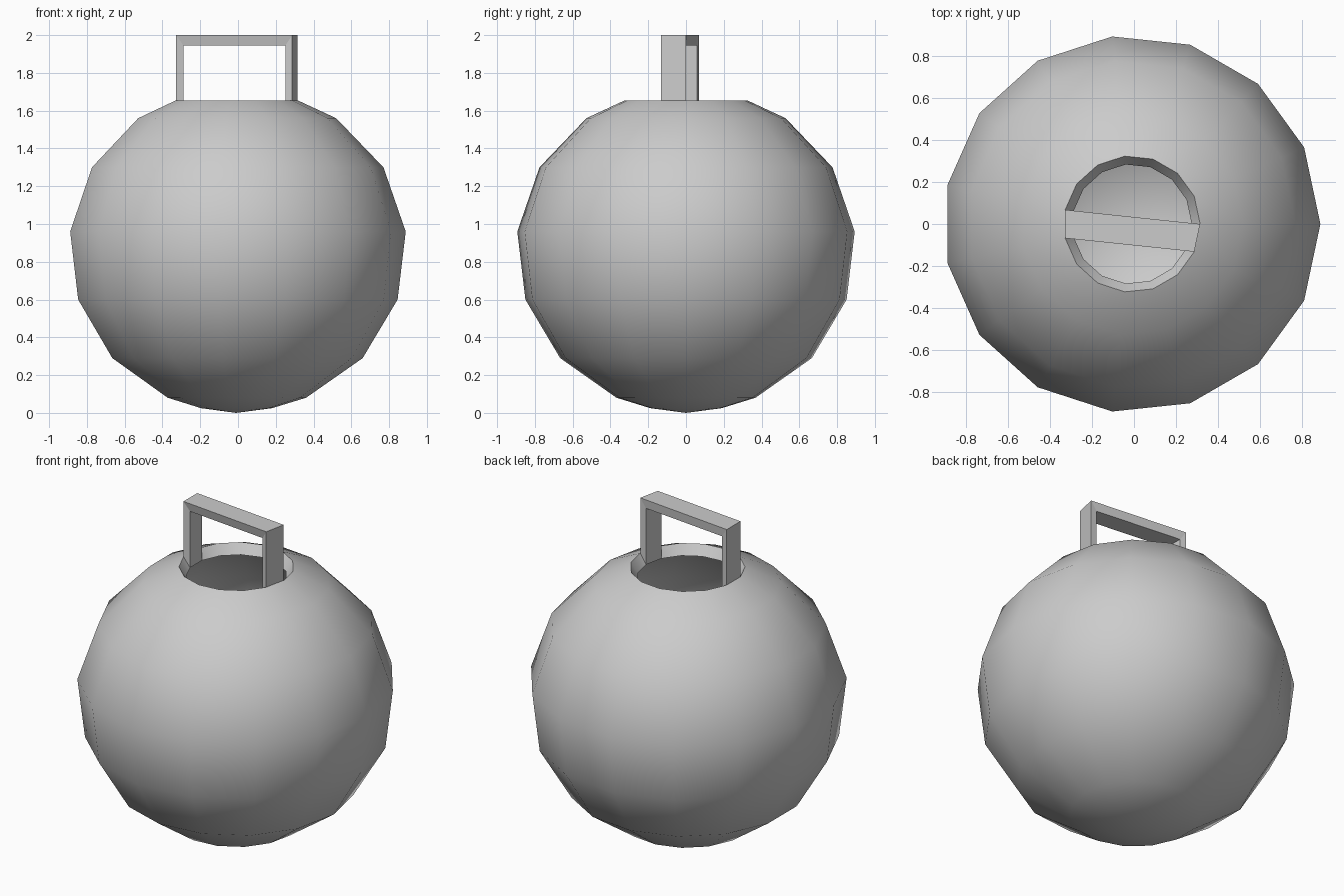
import bpy, bmesh, math

if "Cube" in bpy.data.objects:
    bpy.data.objects.remove(bpy.data.objects["Cube"])

SIDES = 15
CX = -0.01  # odd side count: axis sits slightly off centre


def point(r, z, i):
    a = math.tau * i / SIDES
    return (CX + r * math.cos(a), r * math.sin(a), z)


def finish(bm, name):
    bmesh.ops.recalc_face_normals(bm, faces=bm.faces)
    me = bpy.data.meshes.new(name)
    bm.to_mesh(me)
    bm.free()
    ob = bpy.data.objects.new(name, me)
    bpy.context.collection.objects.link(ob)
    return ob


# Round hollow body: outer profile from the bottom up, then inner back down
profile = [(0.19, 0.025), (0.37, 0.08), (0.67, 0.29), (0.855, 0.60),
           (0.898, 0.96), (0.78, 1.30), (0.53, 1.56), (0.325, 1.655),
           (0.285, 1.595), (0.49, 1.50), (0.72, 1.265), (0.83, 0.955),
           (0.79, 0.63), (0.615, 0.34), (0.34, 0.145), (0.17, 0.09)]
bm = bmesh.new()
rings = [[bm.verts.new(point(r, z, i)) for i in range(SIDES)] for r, z in profile]
for a, b in zip(rings, rings[1:]):
    for i in range(SIDES):
        j = (i + 1) % SIDES
        bm.faces.new((a[i], a[j], b[j], b[i]))
for ring, z in ((rings[0], 0.0), (rings[-1], 0.065)):
    pole = bm.verts.new((CX, 0, z))
    for i in range(SIDES):
        bm.faces.new((ring[i], ring[(i + 1) % SIDES], pole))
body = finish(bm, "round_body")
bpy.context.view_layer.objects.active = body
body.select_set(True)
bpy.ops.object.shade_smooth_by_angle(angle=math.radians(40))

# Handle: two rim faces raised as legs and joined by a flat bar
bm = bmesh.new()
sections = []
for i, j, low in ((7, 8, True), (7, 8, False), (15, 14, False), (15, 14, True)):
    zo, zi = (1.655, 1.595) if low else (2.0, 1.945)
    sections.append([bm.verts.new(p) for p in (
        point(0.325, zo, i), point(0.325, zo, j),
        point(0.285, zi, j), point(0.285, zi, i))])
for a, b in zip(sections, sections[1:]):
    for k in range(4):
        m = (k + 1) % 4
        bm.faces.new((a[k], a[m], b[m], b[k]))
bm.faces.new(sections[0])
bm.faces.new(sections[-1])
finish(bm, "handle")
